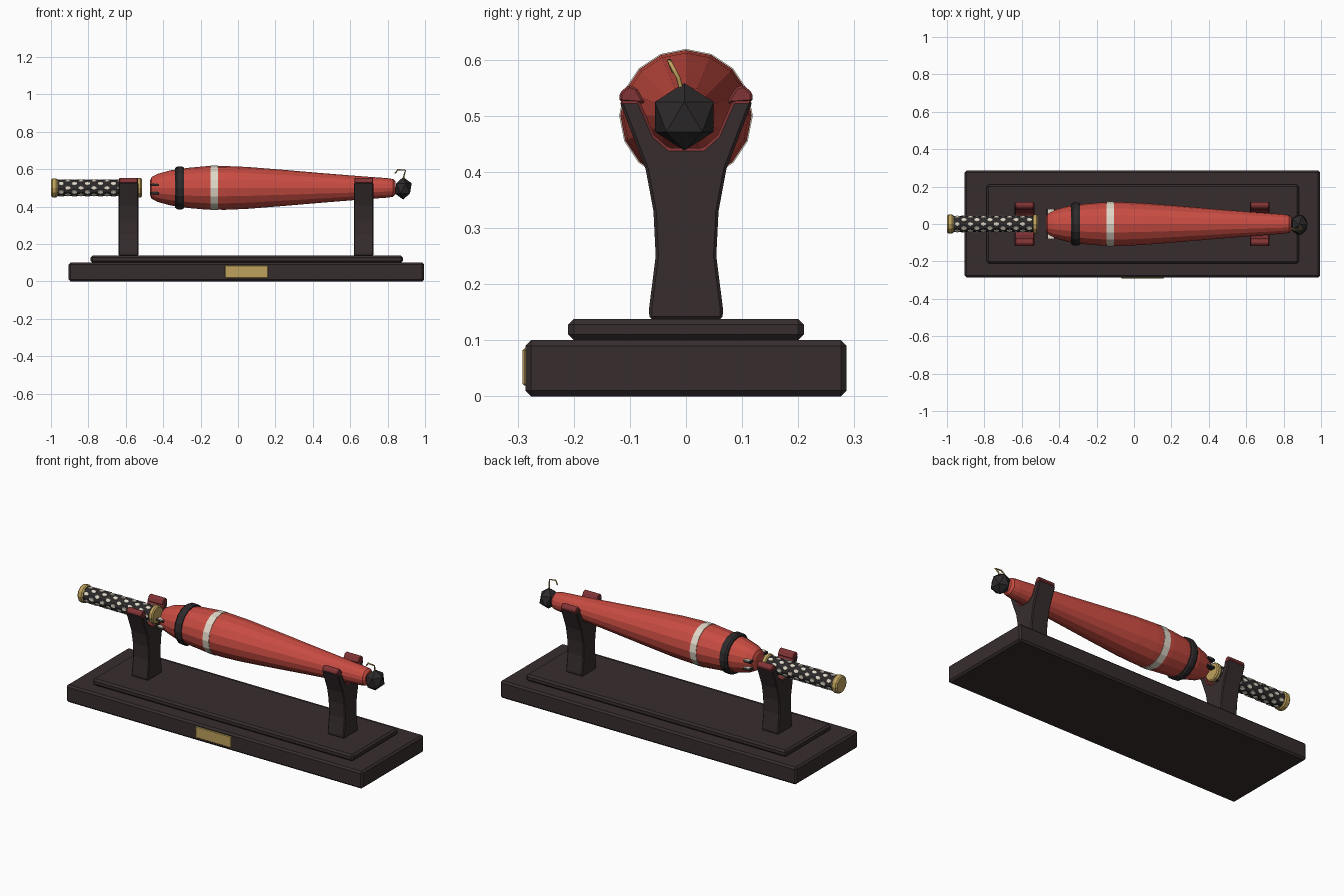
import bpy, bmesh, math
from mathutils import Matrix, Vector

cube = bpy.data.objects.get("Cube")
if cube:
    bpy.data.objects.remove(cube, do_unlink=True)

AXIS_Z = 0.5


def material(name, rgb):
    m = bpy.data.materials.new(name)
    m.use_nodes = True
    m.diffuse_color = (*rgb, 1)
    m.node_tree.nodes["Principled BSDF"].inputs["Base Color"].default_value = (*rgb, 1)
    return m


dark_wood = material("dark wood", (0.038, 0.026, 0.027))
black = material("black cord", (0.026, 0.023, 0.024))
red = material("red lacquer", (0.58, 0.072, 0.054))
felt = material("dark red felt", (0.22, 0.034, 0.036))
brass = material("brass", (0.52, 0.36, 0.11))
ivory = material("ivory", (0.75, 0.69, 0.58))


def finish(name, bm, *mats, bevel=0):
    bmesh.ops.recalc_face_normals(bm, faces=bm.faces[:])
    me = bpy.data.meshes.new(name)
    bm.to_mesh(me)
    bm.free()
    for m in mats:
        me.materials.append(m)
    ob = bpy.data.objects.new(name, me)
    bpy.context.collection.objects.link(ob)
    if bevel:
        mod = ob.modifiers.new("bevel", "BEVEL")
        mod.width = bevel
        mod.segments = 1
        mod.limit_method = "ANGLE"
    return ob


def box(name, center, size, mat, bevel=0):
    bm = bmesh.new()
    bmesh.ops.create_cube(bm, size=1, matrix=Matrix.Translation(center) @ Matrix.Diagonal((*size, 1)))
    return finish(name, bm, mat, bevel=bevel)


def lathe(name, profile, mat, sides=16, closed=False):
    """Turn (x, radius) points around the long axis."""
    bm = bmesh.new()
    rings = []
    for x, r in profile:
        angles = [2 * math.pi * i / sides for i in range(sides)]
        rings.append([bm.verts.new((x, r * math.cos(a), AXIS_Z + r * math.sin(a))) for a in angles])
    pairs = list(zip(rings, rings[1:]))
    if closed:
        pairs.append((rings[-1], rings[0]))
    else:
        bm.faces.new(rings[0])
        bm.faces.new(rings[-1])
    for a, b in pairs:
        for i in range(sides):
            j = (i + 1) % sides
            bm.faces.new((a[i], a[j], b[j], b[i]))
    return finish(name, bm, mat)


def extrude_x(name, outline, x, width, mats, rule=None, bevel=0):
    """Extrude a (y, z) outline along x."""
    bm = bmesh.new()
    face = bm.faces.new([bm.verts.new((x - width / 2, y, z)) for y, z in outline])
    new = bmesh.ops.extrude_face_region(bm, geom=[face])["geom"]
    bmesh.ops.translate(bm, vec=(width, 0, 0), verts=[v for v in new if isinstance(v, bmesh.types.BMVert)])
    bmesh.ops.recalc_face_normals(bm, faces=bm.faces[:])
    if rule:
        for f in bm.faces:
            f.material_index = int(rule(f))
    return finish(name, bm, *mats, bevel=bevel)


# Stepped plinth and plaque
box("base", (0.045, 0, 0.05), (1.9, 0.572, 0.1), dark_wood, 0.01)
box("upper_step", (0.047, 0, 0.119), (1.67, 0.42, 0.038), dark_wood, 0.01)
box("plaque", (0.045, -0.287, 0.052), (0.23, 0.008, 0.066), brass, 0.003)

# Forked posts with felt-lined cradles and tips
half = [(0.065, 0.137), (0.066, 0.155), (0.054, 0.25), (0.058, 0.33), (0.072, 0.405),
        (0.119, 0.527), (0.083, 0.527), (0.056, 0.465), (0.03, 0.442)]
post = half + [(-y, z) for y, z in reversed(half)]
tip = [(0.119, 0.525), (0.118, 0.541), (0.102, 0.555), (0.088, 0.55), (0.072, 0.522), (0.083, 0.522)]


def is_cradle(f):
    return f.normal.z > 0.2 and f.calc_center_median().z > 0.43


for side, x in (("right", -0.585), ("left", 0.672)):
    extrude_x(side + "_post", post, x, 0.106, (dark_wood, felt), is_cradle, 0.005)
    for where, s in (("back", 1), ("front", -1)):
        extrude_x(f"{side}_{where}_pad", [(s * y, z) for y, z in tip], x, 0.1, (felt,), bevel=0.004)

# Tapered scabbard body with its bands
lathe("body", [(-0.47, 0.04), (-0.462, 0.058), (-0.43, 0.075), (-0.36, 0.094), (-0.27, 0.107),
               (-0.17, 0.116), (-0.07, 0.117), (0.05, 0.112), (0.25, 0.096), (0.45, 0.079),
               (0.65, 0.063), (0.8, 0.052), (0.83, 0.047), (0.842, 0.035)], red)
lathe("pale_band", [(-0.146, 0.1), (-0.146, 0.119), (-0.106, 0.119), (-0.106, 0.1)], ivory, closed=True)
lathe("cord_ring", [(-0.336, 0.085), (-0.336, 0.106), (-0.326, 0.114), (-0.3, 0.115),
                    (-0.29, 0.11), (-0.29, 0.085)], black, closed=True)

# Small side tabs at the mouth
for side, s in (("back", 1), ("front", -1)):
    for level, z in (("upper", 0.515), ("lower", 0.472)):
        box(f"{side}_{level}_tab", (-0.446, s * 0.066, z), (0.046, 0.03, 0.012), black)
        box(f"{side}_{level}_tab_inlay", (-0.444, s * 0.068, z + 0.007), (0.034, 0.027, 0.004), ivory)

# Wrapped handle with brass fittings
lathe("handle", [(-0.97, 0.044), (-0.53, 0.044)], black, 12)
lathe("pommel", [(-1.0, 0.043), (-0.993, 0.05), (-0.972, 0.051), (-0.965, 0.046)], brass, 12)
lathe("guard", [(-0.541, 0.046), (-0.536, 0.052), (-0.52, 0.052), (-0.514, 0.046)], brass, 12)

# Staggered pale diamonds on the wrap
bm = bmesh.new()
rows, step = 12, 0.035
for i in range(rows):
    for k in range(6):
        turn = Matrix.Rotation((k + 0.5 * (i % 2)) * math.pi / 3, 4, "X")
        place = Matrix.Translation((-0.945 + i * step, 0, AXIS_Z)) @ turn @ Matrix.Translation((0, 0, 0.043))
        bmesh.ops.create_cone(bm, cap_ends=True, segments=6, radius1=0.016, radius2=0.014,
                              depth=0.006, matrix=place @ Matrix.Diagonal((1.1, 0.75, 1, 1)))
finish("handle_diamonds", bm, ivory)

# Faceted end knot and its wire hook
bm = bmesh.new()
bmesh.ops.create_icosphere(bm, subdivisions=1, radius=0.06,
                           matrix=Matrix.Translation((0.883, -0.003, 0.498)) @ Matrix.Diagonal((0.85, 1.02, 1, 1)))
finish("end_knot", bm, black)

curve = bpy.data.curves.new("hook", "CURVE")
curve.dimensions = "3D"
curve.bevel_depth = 0.004
curve.bevel_resolution = 1
curve.use_fill_caps = True
path = [(0.84, -0.022, 0.578), (0.856, -0.03, 0.598), (0.896, -0.028, 0.594),
        (0.888, -0.014, 0.568), (0.884, -0.008, 0.545)]
spline = curve.splines.new("POLY")
spline.points.add(len(path) - 1)
for p, co in zip(spline.points, path):
    p.co = (*co, 1)
curve.materials.append(brass)
bpy.context.collection.objects.link(bpy.data.objects.new("hook", curve))
